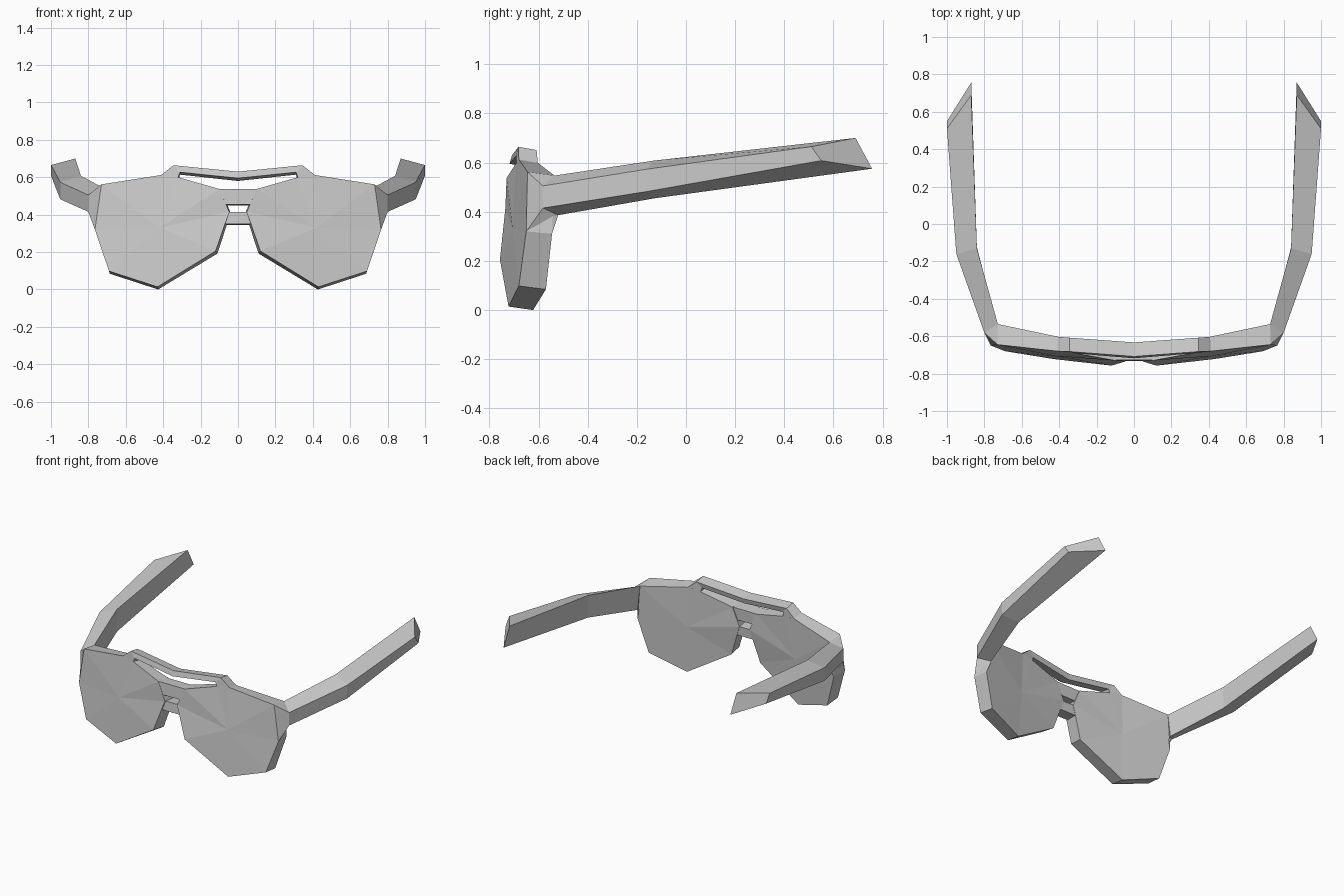
import bpy, bmesh
from mathutils import Vector

if "Cube" in bpy.data.objects:
    bpy.data.objects.remove(bpy.data.objects["Cube"])


def finish(name, bm, mirror):
    bmesh.ops.remove_doubles(bm, verts=bm.verts, dist=0.0005)
    bmesh.ops.recalc_face_normals(bm, faces=bm.faces)
    me = bpy.data.meshes.new(name)
    bm.to_mesh(me)
    bm.free()
    ob = bpy.data.objects.new(name, me)
    bpy.context.collection.objects.link(ob)
    if mirror:
        mod = ob.modifiers.new("Mirror", 'MIRROR')
        mod.use_mirror_merge = False
    return ob


def loft(name, sections, mirror=False, hubs=None):
    """Skin a row of matching rings; caps are flat, or fans around hub points."""
    bm = bmesh.new()
    rings = [[bm.verts.new(p) for p in s] for s in sections]
    n = len(rings[0])
    for a, b in zip(rings, rings[1:]):
        for i in range(n):
            j = (i + 1) % n
            bm.faces.new((a[i], a[j], b[j], b[i]))
    for k, ring in enumerate((rings[0], rings[-1])):
        if hubs:
            hub = bm.verts.new(hubs[k])
            for i in range(n):
                bm.faces.new((hub, ring[i], ring[(i + 1) % n]))
        else:
            bm.faces.new(ring)
    return finish(name, bm, mirror)


def flip(section):
    return [(-x, y, z) for x, y, z in section]


def with_back(top, bottom, back):
    """Four-point section: front top, front bottom, back bottom, back top."""
    b = Vector(back)
    return [top, bottom, tuple(Vector(bottom) + b), tuple(Vector(top) + b)]


# Thick faceted lenses, wrapped slightly backwards at the outer edge
front = [(0.10, -0.73, 0.537), (0.047, -0.735, 0.415), (0.12, -0.757, 0.205),
         (0.43, -0.722, 0.014), (0.69, -0.68, 0.098), (0.765, -0.65, 0.32),
         (0.73, -0.645, 0.562), (0.41, -0.68, 0.612), (0.32, -0.69, 0.60)]
shift = [(-0.010, 0.09, -0.006), (-0.008, 0.095, -0.006), (-0.010, 0.10, -0.013),
         (-0.003, 0.10, -0.014), (-0.005, 0.11, -0.014), (-0.012, 0.105, -0.010),
         (-0.002, 0.11, -0.015), (-0.005, 0.077, -0.013), (-0.005, 0.077, -0.013)]
back = [tuple(Vector(p) + Vector(s)) for p, s in zip(front, shift)]
loft("lens", [front, back], mirror=True,
     hubs=[(0.42, -0.706, 0.33), (0.415, -0.605, 0.32)])

# Temple arms: corner hinge, bend and angled tip
loft("temple_arm", [
    [front[6], front[5], back[5], back[6]],
    [(0.80, -0.582, 0.505), (0.80, -0.582, 0.415), (0.735, -0.52, 0.386), back[6]],
    [(0.95, -0.16, 0.573), (0.95, -0.16, 0.482), (0.84, -0.125, 0.455), (0.84, -0.13, 0.608)],
    [(1.0, 0.51, 0.665), (1.0, 0.55, 0.608), (0.87, 0.757, 0.575), (0.87, 0.69, 0.70)],
], mirror=True)

# Brow bar above the slot
half = [with_back((0.41, -0.68, 0.612), (0.32, -0.69, 0.60), (-0.003, 0.077, -0.013)),
        with_back((0.345, -0.682, 0.664), (0.31, -0.692, 0.627), (0, 0.074, -0.013))]
middle = with_back((0, -0.708, 0.63), (0, -0.718, 0.595), (0, 0.075, -0.015))
loft("brow_bar", half + [middle] + [flip(s) for s in reversed(half)])

# Two nose bridges between the lenses
for name, xt, zt, xb, zb in (("upper_bridge", 0.102, 0.537, 0.064, 0.455),
                             ("lower_bridge", 0.052, 0.415, 0.072, 0.35)):
    end = with_back((xt, -0.728, zt), (xb, -0.732, zb), (0, 0.085, -0.006))
    loft(name, [end, flip(end)])
